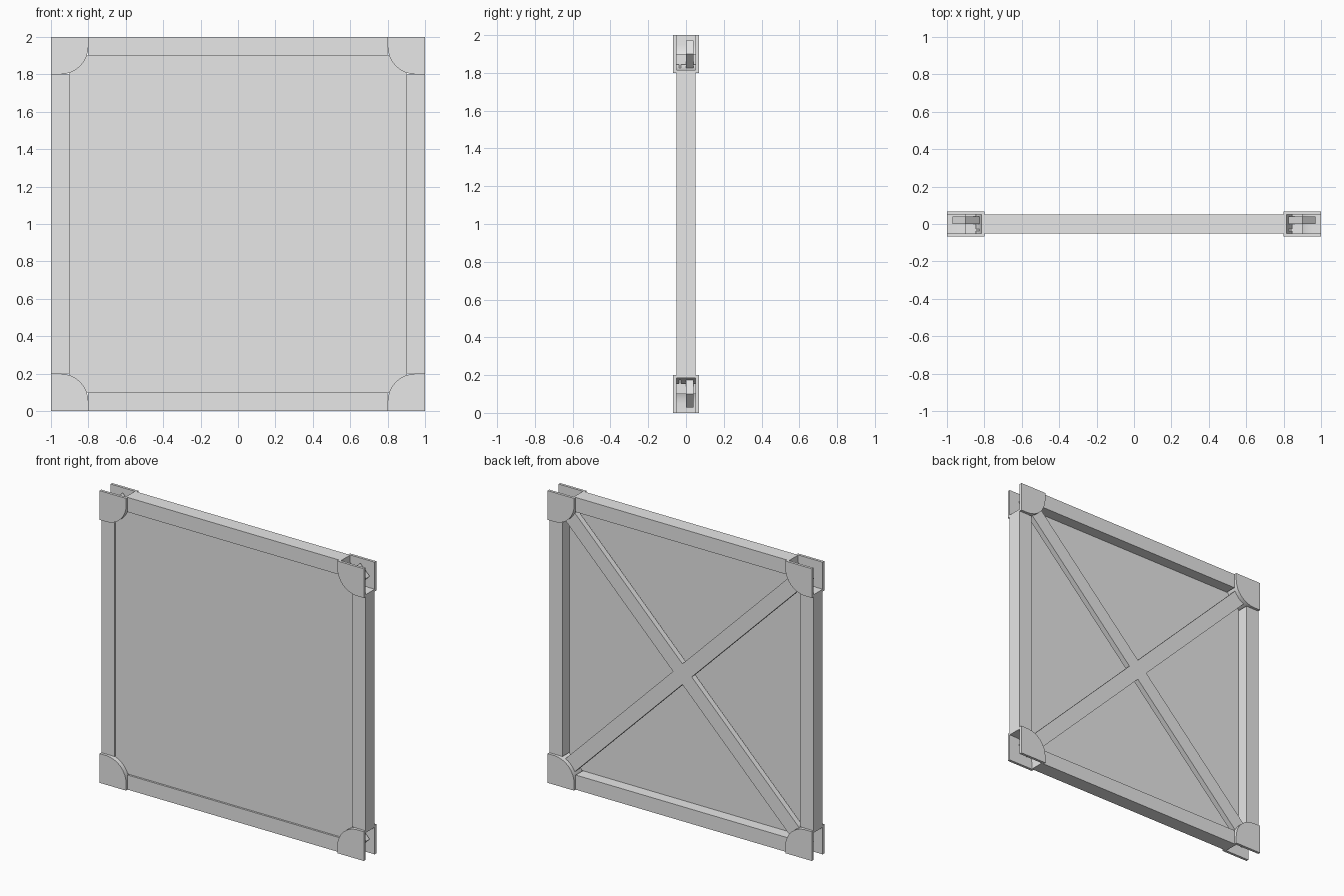
import bpy, bmesh, math
from mathutils import Matrix, Vector

old = bpy.data.objects.get("Cube")
if old:
    bpy.data.objects.remove(old, do_unlink=True)

mat = bpy.data.materials.new("light grey")
mat.use_nodes = True
grey = (0.8, 0.8, 0.8, 1)
mat.diffuse_color = grey
mat.node_tree.nodes["Principled BSDF"].inputs["Base Color"].default_value = grey


def finish(name, bm, smooth=False):
    bmesh.ops.recalc_face_normals(bm, faces=bm.faces[:])
    mesh = bpy.data.meshes.new(name)
    bm.to_mesh(mesh)
    bm.free()
    mesh.materials.append(mat)
    ob = bpy.data.objects.new(name, mesh)
    bpy.context.collection.objects.link(ob)
    if smooth:
        bpy.ops.object.select_all(action='DESELECT')
        ob.select_set(True)
        bpy.context.view_layer.objects.active = ob
        bpy.ops.object.shade_smooth_by_angle(angle=math.radians(30))
    return ob


def box(name, center, size, tilt=0):
    bm = bmesh.new()
    bmesh.ops.create_cube(bm, size=1)
    m = (Matrix.Translation(center) @ Matrix.Rotation(tilt, 4, 'Y')
         @ Matrix.Diagonal((*size, 1)))
    bmesh.ops.transform(bm, matrix=m, verts=bm.verts[:])
    return finish(name, bm)


def prism(bm, points, y0, y1):
    face = bm.faces.new([bm.verts.new((x, y0, z)) for x, z in points])
    out = bmesh.ops.extrude_face_region(bm, geom=[face])
    verts = [v for v in out["geom"] if isinstance(v, bmesh.types.BMVert)]
    bmesh.ops.translate(bm, verts=verts, vec=(0, y1 - y0, 0))


# Main dimensions
BEAM = 0.1
REACH = 0.2
HALF = 0.05
OUTER = 0.068
WALL = 0.015
ROUND = 0.15
STEPS = 8


def rounded_edge(inset):
    """Inner outline of a corner bracket, measured from the outer corner."""
    c, r = REACH - ROUND, ROUND - inset
    arc = [(c + r * math.cos(i * math.pi / 2 / STEPS),
            c + r * math.sin(i * math.pi / 2 / STEPS)) for i in range(STEPS + 1)]
    return [(REACH - inset, 0)] + arc + [(0, REACH - inset)]


# Frame beams, stopping at the corner brackets
length = 2 - 2 * REACH
for side, word in ((-1, "right"), (1, "left")):
    box(word + "_beam", (side * (1 - BEAM / 2), 0, 1), (BEAM, BEAM, length))
for side, word in ((-1, "bottom"), (1, "top")):
    box(word + "_beam", (0, 0, 1 + side * (1 - BEAM / 2)), (length, BEAM, BEAM))

# Thin infill panel set close to the front
box("panel", (0, -0.032, 1), (1.8, 0.01, 1.8))

# Crossed braces behind the panel
for word, tilt in (("rising_brace", -math.pi / 4), ("falling_brace", math.pi / 4)):
    box(word, (0, 0.02, 1), (0.935 * 2 * math.sqrt(2), 0.038, BEAM), tilt)

# Corner brackets: two cheek plates joined by a curved web, plus a brace socket
for sx, wx in ((-1, "right"), (1, "left")):
    for sz, wz in ((-1, "bottom"), (1, "top")):
        def place(points):
            return [(sx * (1 - u), 1 + sz * (1 - v)) for u, v in points]

        bm = bmesh.new()
        cheek = place([(0, 0)] + rounded_edge(0))
        prism(bm, cheek, -OUTER, -HALF)
        prism(bm, cheek, HALF, OUTER)
        prism(bm, place(rounded_edge(0) + rounded_edge(WALL)[::-1]), -HALF, HALF)
        finish(f"{wz}_{wx}_bracket", bm, smooth=True)

        d = 0.872
        box(f"{wz}_{wx}_socket", (sx * d, 0, 1 + sz * d), (0.056, BEAM, 0.056))
